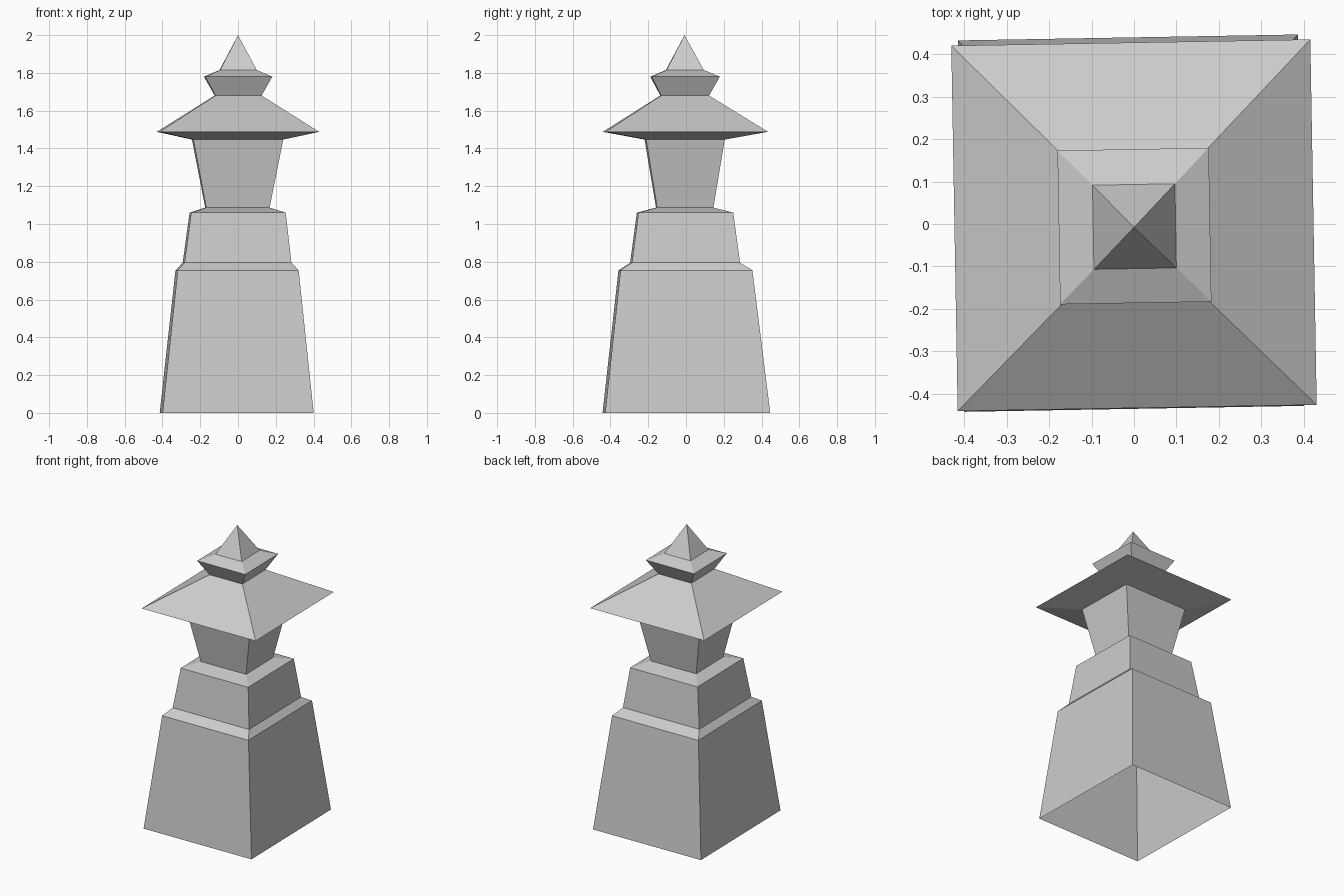
import bpy
import bmesh
from math import radians
from mathutils import Matrix, Vector

cube = bpy.data.objects.get("Cube")
if cube:
    bpy.data.objects.remove(cube, do_unlink=True)

# Single stone colour
stone = bpy.data.materials.new("grey_stone")
stone.use_nodes = True
colour = (0.6, 0.6, 0.6, 1.0)
stone.diffuse_color = colour
stone.node_tree.nodes["Principled BSDF"].inputs["Base Color"].default_value = colour

TWIST = Matrix.Rotation(radians(1), 3, "Z")
CORNERS = [(-1, -1), (1, -1), (1, 1), (-1, 1)]


def tier(name, sections, tip=None):
    """Loft rectangular sections (z, half width, half depth, x, y), open at the ends."""
    bm = bmesh.new()
    rings = []
    for z, w, d, x, y in sections:
        centre = Vector((x, y, z))
        rings.append([bm.verts.new(centre + TWIST @ Vector((sx * w, sy * d, 0)))
                      for sx, sy in CORNERS])
    for low, high in zip(rings, rings[1:]):
        for i in range(4):
            j = (i + 1) % 4
            bm.faces.new((low[i], low[j], high[j], high[i]))
    if tip:
        apex = bm.verts.new(tip)
        for i in range(4):
            bm.faces.new((rings[-1][i], rings[-1][(i + 1) % 4], apex))
    mesh = bpy.data.meshes.new(name)
    bm.to_mesh(mesh)
    bm.free()
    mesh.materials.append(stone)
    obj = bpy.data.objects.new(name, mesh)
    bpy.context.collection.objects.link(obj)
    return obj


# Sections shared between neighbouring tiers
ledge = (0.795, 0.283, 0.286, -0.005, -0.005)
neck = (1.087, 0.168, 0.149, -0.003, -0.007)
eave = (1.447, 0.238, 0.208, -0.002, -0.007)
crown = (1.68, 0.122, 0.127, 0.001, -0.007)

# Hollow tapered base with sloping shoulder
tier("base", [(0, 0.4, 0.437, -0.007, 0.002),
              (0.755, 0.32, 0.349, -0.005, -0.003), ledge])
# Second block
tier("upper_base", [ledge, (1.06, 0.25, 0.251, -0.002, -0.005), neck])
# Flared shaft
tier("shaft", [neck, eave])
# Wide overhanging roof
tier("roof", [eave, (1.488, 0.4225, 0.43, 0, -0.003), crown])
# Flared cap and pointed tip
tier("finial", [crown, (1.78, 0.178, 0.181, 0.001, -0.005),
                (1.815, 0.097, 0.099, 0.001, -0.006)], tip=(0, -0.008, 2))
